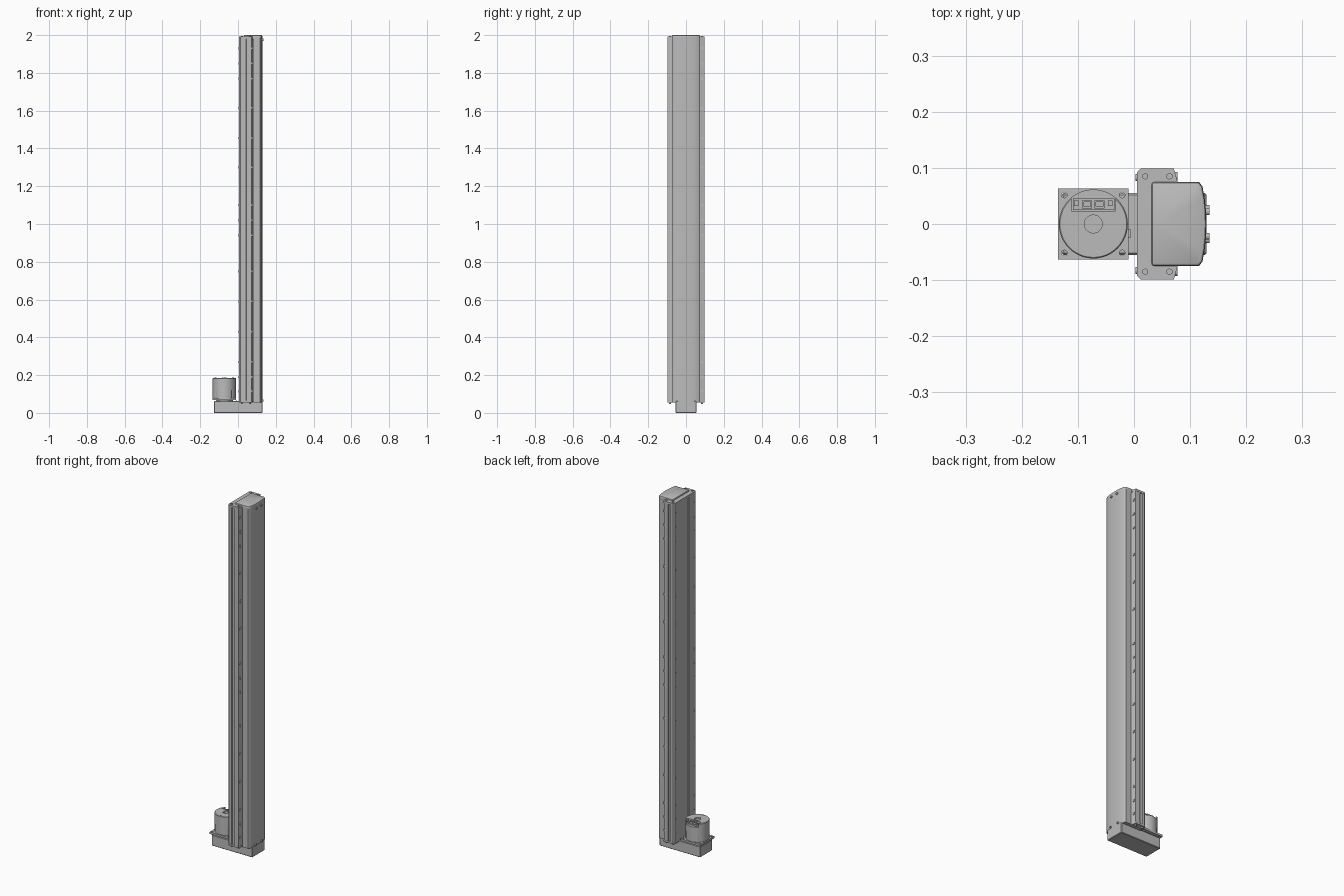
import bpy
import bmesh
from math import radians, pi
from mathutils import Matrix, Vector

cube = bpy.data.objects.get("Cube")
if cube:
    bpy.data.objects.remove(cube, do_unlink=True)

grey = bpy.data.materials.new("machined grey")
grey.use_nodes = True
GREY = (0.5, 0.5, 0.5, 1)
grey.diffuse_color = GREY
grey.node_tree.nodes["Principled BSDF"].inputs["Base Color"].default_value = GREY


def make(name, bm):
    bmesh.ops.recalc_face_normals(bm, faces=bm.faces)
    mesh = bpy.data.meshes.new(name)
    bm.to_mesh(mesh)
    bm.free()
    mesh.materials.append(grey)
    obj = bpy.data.objects.new(name, mesh)
    bpy.context.collection.objects.link(obj)
    return obj


def box(name, x, y, z):
    bm = bmesh.new()
    bmesh.ops.create_cube(bm, size=1)
    for v in bm.verts:
        v.co = [a + (b - a) * (c + 0.5) for (a, b), c in zip((x, y, z), v.co)]
    return make(name, bm)


def prism(name, half, z0, z1):
    """Extrude an outline given for +y and mirrored to -y."""
    outline = half + [(x, -y) for x, y in reversed(half) if y > 0]
    bm = bmesh.new()
    face = bm.faces.new([bm.verts.new((x, y, z0)) for x, y in outline])
    grown = bmesh.ops.extrude_face_region(bm, geom=[face])["geom"]
    for v in grown:
        if isinstance(v, bmesh.types.BMVert):
            v.co.z = z1
    return make(name, bm)


def rods(name, places, radius, depth, axis=(0, 0, 1), sides=12):
    """Discs or rods centred on each place, in one object."""
    turn = Vector((0, 0, 1)).rotation_difference(Vector(axis)).to_matrix().to_4x4()
    bm = bmesh.new()
    for p in places:
        bmesh.ops.create_cone(bm, cap_ends=True, segments=sides, radius1=radius,
                              radius2=radius, depth=depth,
                              matrix=Matrix.Translation(p) @ turn)
    return make(name, bm)


def bake(obj):
    graph = bpy.context.evaluated_depsgraph_get()
    mesh = bpy.data.meshes.new_from_object(obj.evaluated_get(graph))
    obj.modifiers.clear()
    obj.data = mesh


def cut(obj, *cutters):
    for c in cutters:
        mod = obj.modifiers.new("cut", "BOOLEAN")
        mod.operation = "DIFFERENCE"
        mod.object = c
        bake(obj)
        bpy.data.objects.remove(c, do_unlink=True)


def bevel(obj, width, segments=2):
    mod = obj.modifiers.new("bevel", "BEVEL")
    mod.width, mod.segments = width, segments
    mod.limit_method, mod.angle_limit = "ANGLE", radians(40)
    bake(obj)


def smooth(obj):
    bpy.ops.object.select_all(action="DESELECT")
    obj.select_set(True)
    bpy.context.view_layer.objects.active = obj
    bpy.ops.object.shade_smooth_by_angle(angle=radians(30))


# Tall rail with shallow back recess and side grooves
rail = [(0.008, 0), (0.008, 0.03), (0.005, 0.032), (0.005, 0.092),
        (0.012, 0.098), (0.028, 0.098), (0.03, 0.092), (0.042, 0.092),
        (0.044, 0.098), (0.071, 0.098), (0.077, 0.074), (0.077, 0)]
prism("column_rail", rail, 0.06, 1.98)

# End plates close the rail
plate = [(0.005, 0), (0.005, 0.092), (0.012, 0.099), (0.071, 0.099),
         (0.078, 0.074), (0.078, 0)]
prism("rail_top_plate", plate, 1.98, 1.992)
prism("rail_bottom_plate", plate, 0.055, 0.065)

# Long front cover, set off from the rail by a slit
neck = [(0.075, 0), (0.075, 0.067), (0.083, 0.067), (0.083, 0)]
prism("cover_slit", neck, 0.06, 1.985)
crown = [(0.116, 0.075), (0.122, 0.067), (0.126, 0.045), (0.128, 0.025), (0.129, 0)]
smooth(prism("long_cover", [(0.082, 0), (0.082, 0.075)] + crown, 0.055, 1.985))
cap = prism("top_cap", [(0.031, 0), (0.031, 0.075)] + crown, 1.975, 2.0)
bevel(cap, 0.006)
smooth(cap)

# Screws along both flanges, front and back
heights = [1.93, 1.85, 1.77, 1.615, 1.455, 1.3, 1.1, 1.02,
           0.94, 0.75, 0.59, 0.43, 0.27, 0.19, 0.115]
sides = (-1, 1)
rods("flange_screws", [(0.0745, s * 0.085, z) for z in heights for s in sides],
     0.008, 0.006, (1, 0, 0))
rods("back_screws", [(0.005, s * 0.083, z) for z in heights for s in sides],
     0.006, 0.004, (1, 0, 0))
rods("top_screws", [(x, s * 0.085, 1.993) for x in (0.02, 0.063) for s in sides],
     0.006, 0.005, sides=6)
rods("bottom_screws", [(x, s * 0.085, 0.052) for x in (0.02, 0.063) for s in sides],
     0.005, 0.012)
rods("cover_screws", [(0.129, s * y, z) for y, z in ((0.028, 0.065), (0.022, 1.975))
                      for s in sides], 0.006, 0.011, (1, 0, 0))

# Belt housing that links motor and column
housing = box("drive_housing", (-0.128, 0.129), (-0.055, 0.055), (0, 0.062))
bevel(housing, 0.003, 1)
box("housing_tab", (-0.011, -0.006), (-0.025, -0.009), (0.06, 0.066))

# Motor mount with four bolt holes
MX = -0.0725
corners = [(MX + sx * 0.0515, sy * 0.0515) for sx in sides for sy in sides]
mount = box("motor_mount", (-0.135, -0.01), (-0.063, 0.063), (0.068, 0.079))
cut(mount, rods("hole_cutter", [(x, y, 0.073) for x, y in corners], 0.005, 0.03))
rods("mount_spacer", [(MX, 0, 0.066)], 0.045, 0.012, sides=32)

# Round motor with a shaft hole, connector bay and foot notches
motor = rods("motor_body", [(MX, 0, 0.1315)], 0.0615, 0.107, sides=48)
bevel(motor, 0.002, 1)
bay = box("bay_cutter", (-0.111, -0.033), (0.023, 0.07), (0.165, 0.2))
shaft = rods("shaft_cutter", [(MX, 0, 0.185)], 0.016, 0.016, sides=24)
notches = rods("notch_cutter", [(x, y, 0.1) for x, y in corners], 0.013, 0.045, sides=16)
cut(motor, bay, shaft, notches)
smooth(motor)
box("connector_panel", (-0.109, -0.035), (0.025, 0.045), (0.164, 0.172))
for i, x in enumerate((-0.0835, -0.0615)):
    socket = box(f"connector_{i + 1}", (x - 0.009, x + 0.009),
                 (0.028, 0.042), (0.17, 0.182))
    cut(socket, box("pin_cutter", (x - 0.006, x + 0.006), (0.031, 0.039), (0.174, 0.19)))
for i, x in enumerate((-0.103, -0.042)):
    box(f"small_connector_{i + 1}", (x - 0.004, x + 0.004), (0.032, 0.042), (0.17, 0.178))
rods("motor_screws", [(MX, -0.053, 0.185), (MX - 0.046, 0.028, 0.185),
                      (MX + 0.046, 0.028, 0.185)], 0.005, 0.003)
rods("shaft_pins", [(MX + sx * 0.009, sy * 0.019, 0.185) for sx in sides for sy in sides],
     0.002, 0.003, sides=8)
